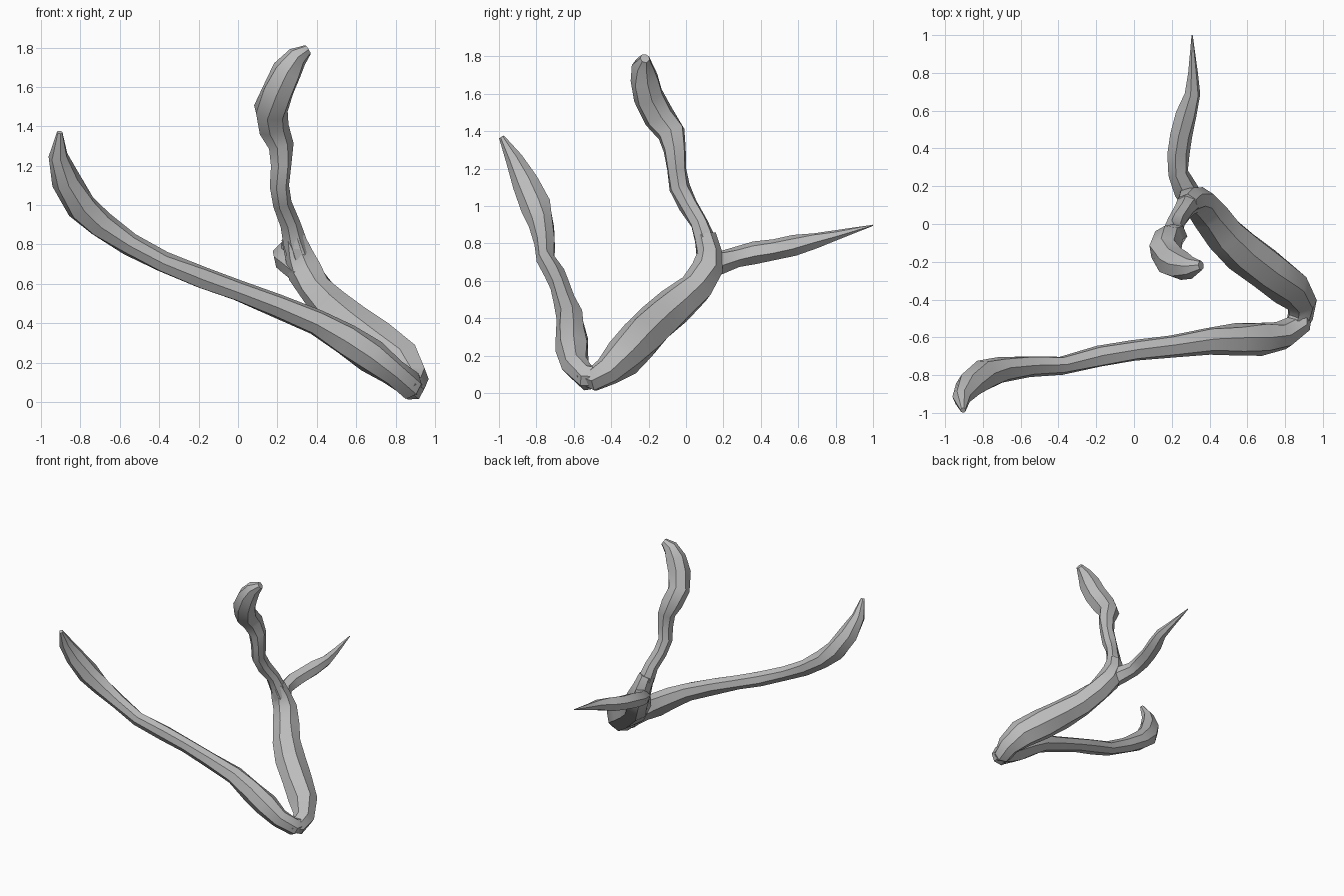
import bpy, bmesh, math, random
from mathutils import Vector

random.seed(4)
if "Cube" in bpy.data.objects:
    bpy.data.objects.remove(bpy.data.objects["Cube"], do_unlink=True)

bark = bpy.data.materials.new("grey_wood")
bark.use_nodes = True
GREY = (0.5, 0.5, 0.5, 1)
bark.diffuse_color = GREY
bark.node_tree.nodes["Principled BSDF"].inputs["Base Color"].default_value = GREY


def limb(name, path, sides=7, wobble=0.1):
    """Loft a faceted, slightly uneven tube through (x, y, z, radius) stations."""
    pts = [Vector(p[:3]) for p in path]
    bm = bmesh.new()
    rings, side = [], None
    for i, p in enumerate(pts):
        before = (p - pts[max(i - 1, 0)]).normalized()
        after = (pts[min(i + 1, len(pts) - 1)] - p).normalized()
        axis = (before + after).normalized()
        if side is None:
            side = axis.orthogonal()
        side = (side - axis * side.dot(axis)).normalized()
        up = axis.cross(side)
        ring = []
        for k in range(sides):
            a = math.tau * k / sides
            r = path[i][3] * (1.03 + random.uniform(-wobble, wobble))
            ring.append(bm.verts.new(p + r * (math.cos(a) * side + math.sin(a) * up)))
        rings.append(ring)
    for low, high in zip(rings, rings[1:]):
        for k in range(sides):
            n = (k + 1) % sides
            bm.faces.new((low[k], low[n], high[n], high[k]))
    bm.faces.new(rings[0][::-1])
    bm.faces.new(rings[-1])
    bmesh.ops.recalc_face_normals(bm, faces=bm.faces)
    mesh = bpy.data.meshes.new(name)
    bm.to_mesh(mesh)
    bm.free()
    mesh.materials.append(bark)
    ob = bpy.data.objects.new(name, mesh)
    bpy.context.collection.objects.link(ob)
    bpy.ops.object.select_all(action='DESELECT')
    ob.select_set(True)
    bpy.context.view_layer.objects.active = ob
    bpy.ops.object.shade_smooth_by_angle(angle=math.radians(35))
    return ob


# Long low branch, from its raised tip to the elbow on the ground
limb("long_branch", [
    (-.905, -.985, 1.37, .015), (-.91, -.92, 1.25, .048), (-.87, -.86, 1.12, .07),
    (-.79, -.80, .99, .078), (-.70, -.77, .90, .068), (-.55, -.755, .80, .055),
    (-.38, -.75, .71, .052), (-.18, -.70, .63, .057), (.0, -.67, .565, .055),
    (.2, -.645, .49, .06), (.4, -.615, .405, .07), (.55, -.61, .32, .08),
    (.68, -.61, .235, .087), (.79, -.595, .15, .075), (.87, -.53, .085, .068),
    (.885, -.45, .085, .06)])

# Thick trunk, from the elbow up to the fork
limb("trunk", [
    (.85, -.56, .095, .05), (.88, -.49, .075, .07), (.885, -.42, .115, .082),
    (.83, -.33, .2, .105), (.70, -.245, .295, .112), (.58, -.15, .385, .105),
    (.48, -.05, .47, .098), (.40, .05, .565, .09), (.34, .12, .66, .085),
    (.305, .125, .75, .073), (.28, .10, .84, .056)])

# Crooked upright branch with a blunt slanted end
limb("upright_branch", [
    (.32, .12, .72, .065), (.285, .10, .82, .058), (.265, .07, .91, .05),
    (.225, .01, 1.01, .05), (.21, -.035, 1.1, .052), (.22, -.05, 1.2, .052),
    (.215, -.06, 1.3, .062), (.18, -.075, 1.39, .077), (.165, -.14, 1.48, .083),
    (.205, -.2, 1.585, .08), (.25, -.225, 1.68, .075), (.3, -.23, 1.755, .055),
    (.355, -.22, 1.79, .026)])

# Tapering spur pointing to the back
limb("back_spur", [
    (.33, .08, .65, .06), (.275, .18, .7, .06), (.235, .27, .725, .052),
    (.235, .37, .75, .058), (.25, .47, .765, .055), (.28, .58, .787, .055),
    (.31, .69, .817, .042), (.312, .8, .843, .026), (.308, 1.0, .897, .003)], 6)
